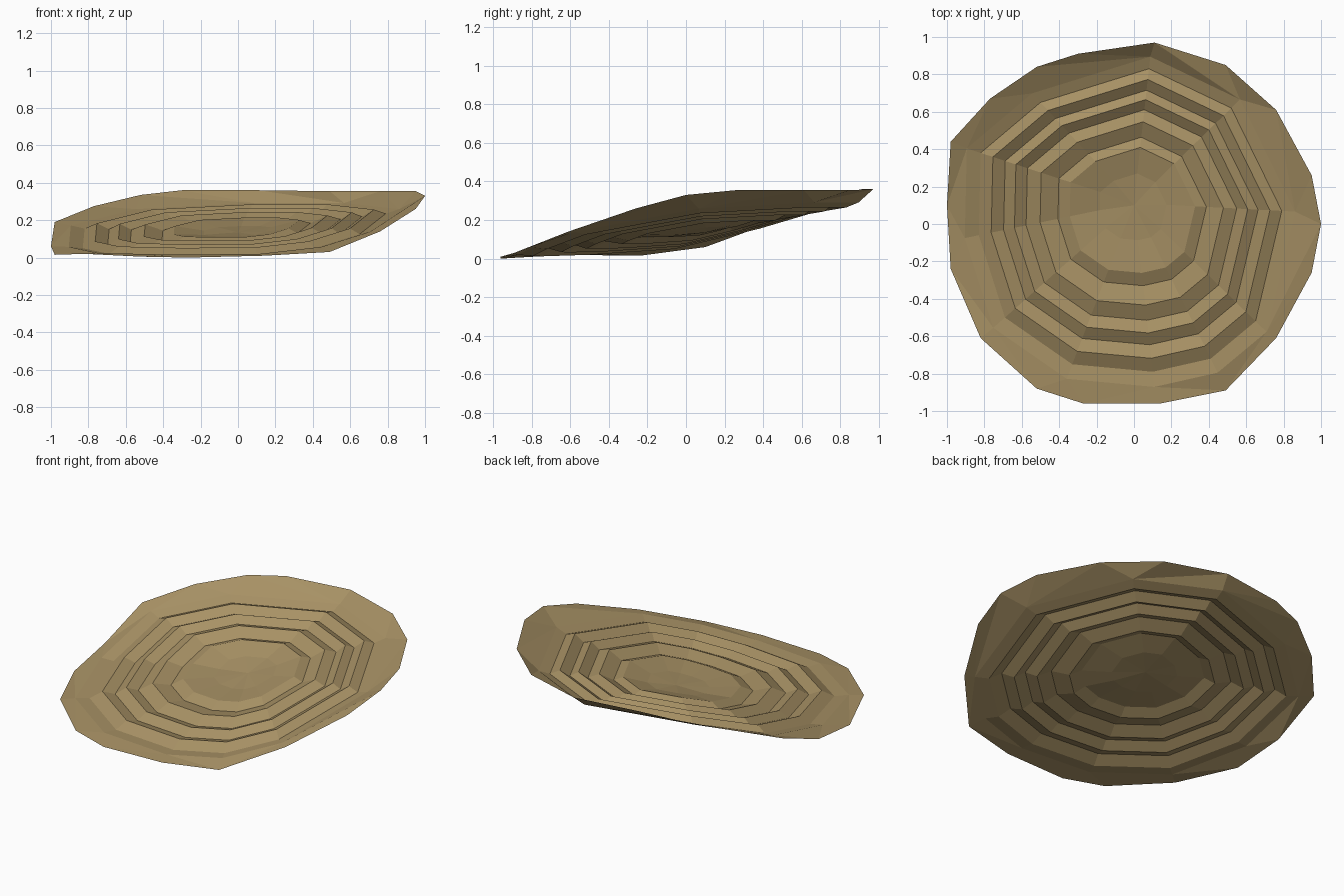
import bpy, bmesh, math

if "Cube" in bpy.data.objects:
    bpy.data.objects.remove(bpy.data.objects["Cube"])

# rim outline: uneven, gently warped edge of the dish
RIM = [(1, 0, .33), (.95, .26, .355), (.76, .61, .355), (.49, .85, .355), (.11, .97, .36),
       (-.3, .91, .36), (-.52, .84, .335), (-.77, .67, .275), (-.98, .44, .19),
       (-1, .1, .06), (-.98, -.24, .015), (-.82, -.61, .02), (-.52, -.88, .005),
       (-.27, -.96, 0), (.14, -.96, .01), (.49, -.89, .03), (.76, -.61, .14), (.95, -.26, .26)]
# outermost pleat: all inner rings are scaled copies of this one
PLEAT = [(.79, .07, .235), (.52, .62, .265), (.08, .83, .265), (-.5, .65, .235),
         (-.82, .38, .155), (-.83, -.06, .05), (-.69, -.5, .02), (-.33, -.75, .012),
         (.1, -.79, .015), (.41, -.72, .05), (.65, -.52, .125)]
MID_Z = .135
# (scale, height offset): shallow wall, then zigzag pleats, then the central bowl
RINGS = [(1.09, .015), (1, 0), (.92, .03), (.84, 0), (.77, .03), (.695, 0),
         (.605, .03), (.49, 0), (.414, .025), (.22, .005)]


def ring(scale, lift):
    return [(x * scale, y * scale + .112 * (1 - scale),
             MID_Z + (z - MID_Z) * scale + lift) for x, y, z in PLEAT]


def angle(v):
    return math.atan2(v.co.y - .03, v.co.x) % math.tau


def zip_loops(bm, a, b):
    """Join two counter-clockwise loops of unequal count with triangles."""
    a = sorted(a, key=angle)
    b = sorted(b, key=angle)
    i = j = 0
    while i < len(a) or j < len(b):
        na = angle(a[i + 1]) if i + 1 < len(a) else angle(a[0]) + math.tau
        nb = angle(b[j + 1]) if j + 1 < len(b) else angle(b[0]) + math.tau
        va, vb = a[i % len(a)], b[j % len(b)]
        if j >= len(b) or (i < len(a) and na <= nb):
            i += 1
            bm.faces.new((va, a[i % len(a)], vb))
        else:
            j += 1
            bm.faces.new((va, b[j % len(b)], vb))


bm = bmesh.new()
rim = [bm.verts.new(p) for p in RIM]
loops = [[bm.verts.new(p) for p in ring(s, h)] for s, h in RINGS]
n = len(PLEAT)
# sloping outer brim
zip_loops(bm, rim, loops[0])
# pleated rings
for a, b in zip(loops, loops[1:]):
    for k in range(n):
        m = (k + 1) % n
        bm.faces.new((a[k], a[m], b[m], b[k]))
# centre fan
centre = bm.verts.new((0, .1, .135))
for k in range(n):
    bm.faces.new((loops[-1][k], loops[-1][(k + 1) % n], centre))
# sheet faces upward
bm.normal_update()
for f in bm.faces:
    if f.normal.z < 0:
        f.normal_flip()

mesh = bpy.data.meshes.new("ribbed_dish")
bm.to_mesh(mesh)
bm.free()
mat = bpy.data.materials.new("straw_brown")
mat.diffuse_color = (.39, .285, .13, 1)
mat.use_nodes = True
mat.node_tree.nodes["Principled BSDF"].inputs["Base Color"].default_value = mat.diffuse_color
mesh.materials.append(mat)
bpy.context.collection.objects.link(bpy.data.objects.new("ribbed_dish", mesh))
